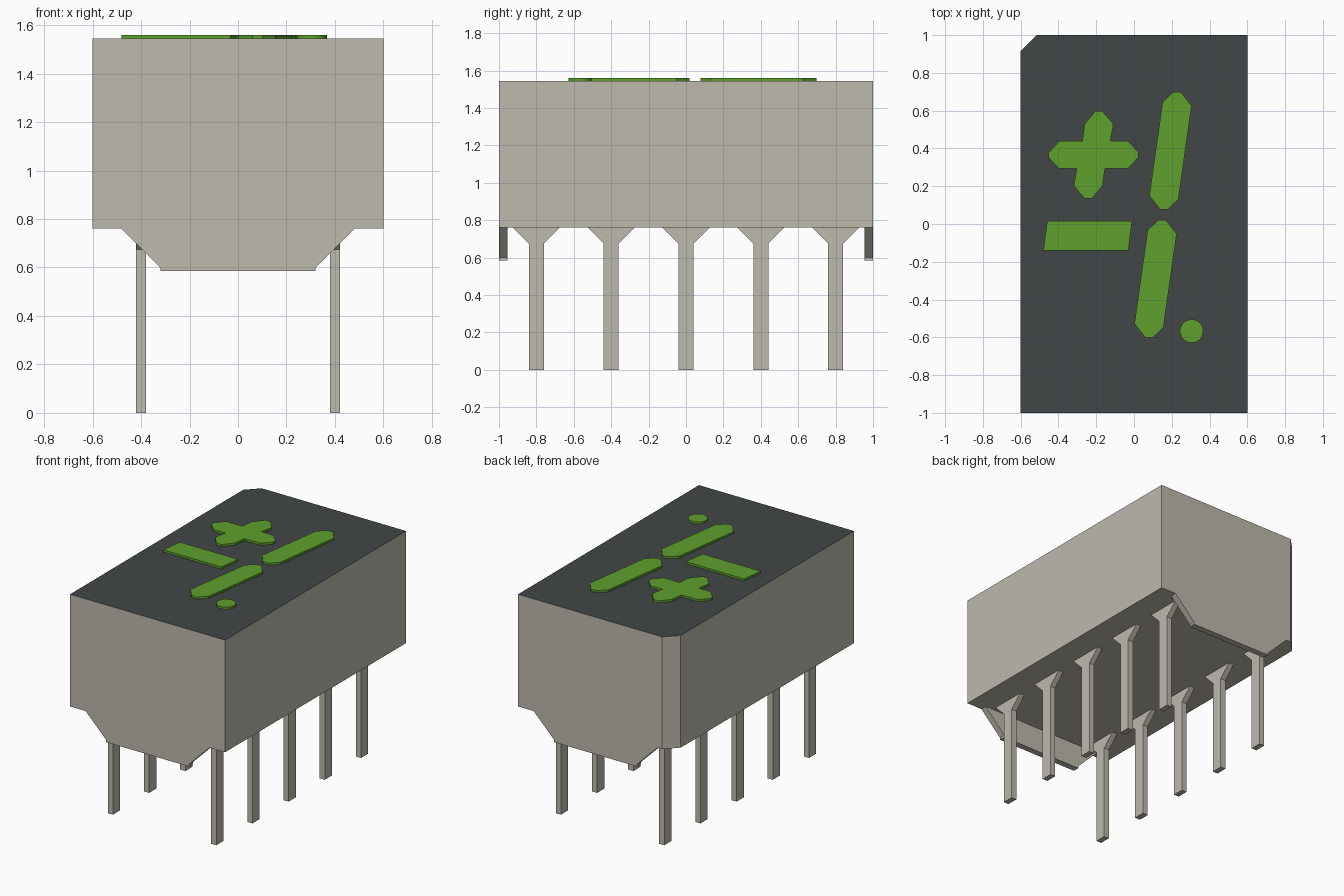
import bpy
import bmesh
from math import cos, sin, tau
from mathutils import Vector

cube = bpy.data.objects.get("Cube")
if cube:
    bpy.data.objects.remove(cube, do_unlink=True)


def material(name, rgb):
    mat = bpy.data.materials.new(name)
    mat.use_nodes = True
    mat.diffuse_color = (*rgb, 1)
    mat.node_tree.nodes["Principled BSDF"].inputs["Base Color"].default_value = (*rgb, 1)
    return mat


beige = material("warm grey", (0.51, 0.49, 0.42))
charcoal = material("charcoal", (0.053, 0.061, 0.061))
green = material("lit green", (0.114, 0.35, 0.027))


def prism(name, outline, axis, start, end, *mats):
    """Extrude a 2D outline along one axis; the other two axes keep their order."""
    mesh = bpy.data.meshes.new(name)
    bm = bmesh.new()

    def place(point, depth):
        coords = list(point)
        coords.insert("xyz".index(axis), depth)
        return bm.verts.new(coords)

    low = [place(p, start) for p in outline]
    high = [place(p, end) for p in outline]
    bm.faces.new(low)
    bm.faces.new(high)
    count = len(outline)
    for i in range(count):
        j = (i + 1) % count
        bm.faces.new((low[i], low[j], high[j], high[i]))
    bmesh.ops.recalc_face_normals(bm, faces=bm.faces[:])
    # A second material covers the upward face
    if len(mats) > 1:
        for face in bm.faces:
            face.material_index = int(face.normal.z > 0.9)
    bm.to_mesh(mesh)
    bm.free()
    for mat in mats:
        mesh.materials.append(mat)
    obj = bpy.data.objects.new(name, mesh)
    bpy.context.collection.objects.link(obj)
    return obj


def mirrored(half):
    """Complete an outline that is symmetric left to right."""
    return half + [(-u, v) for u, v in reversed(half)]


def half_turn(half, centre):
    """Complete an outline that repeats after half a turn."""
    return [Vector(centre) + s * Vector(p) for s in (1, -1) for p in half]


BASE, TOP, LIT = 0.76, 1.545, 1.56

# Housing with one clipped corner and a dark display face
prism("housing", [(-0.6, -1), (0.6, -1), (0.6, 1), (-0.515, 1), (-0.6, 0.915)],
      "z", BASE, TOP, beige, charcoal)

# Tapered feet under both ends
foot = mirrored([(0.48, BASE), (0.32, 0.6), (0.32, 0.585)])
prism("front_foot", foot, "y", -1, -0.955, beige)
prism("back_foot", foot, "y", 0.955, 1, beige)

# Two rows of flared pins
pin = mirrored([(0.125, BASE), (0.04, 0.675), (0.04, 0)])
for side, x in (("right", -0.4), ("left", 0.4)):
    for i in range(5):
        y = (i - 2) * 0.4
        prism(f"{side}_pin_{i + 1}", [(u + y, v) for u, v in pin],
              "x", x - 0.02, x + 0.02, beige)

# Slanted display bars
bar = [(-0.042, 0.257), (0.013, 0.31), (0.055, 0.31), (0.112, 0.238)]
for name, centre in (("upper_bar", (0.193, 0.388)), ("lower_bar", (0.114, -0.29))):
    prism(name, half_turn(bar, centre), "z", TOP, LIT, green)

# Plus sign
plus = [(-0.238, 0.012), (-0.182, 0.073), (-0.06, 0.073), (-0.048, 0.163), (0.01, 0.231),
        (0.048, 0.231), (0.105, 0.163), (0.089, 0.073), (0.182, 0.073), (0.238, 0.014)]
prism("plus_sign", half_turn(plus, (-0.214, 0.366)), "z", TOP, LIT, green)

# Minus sign
prism("minus_sign", half_turn([(-0.215, 0.078), (0.235, 0.078)], (-0.245, -0.063)),
      "z", TOP, LIT, green)

# Decimal point
dot = [(0.305 + 0.062 * cos(tau * i / 24), -0.567 + 0.062 * sin(tau * i / 24))
       for i in range(24)]
prism("decimal_point", dot, "z", TOP, LIT, green)
